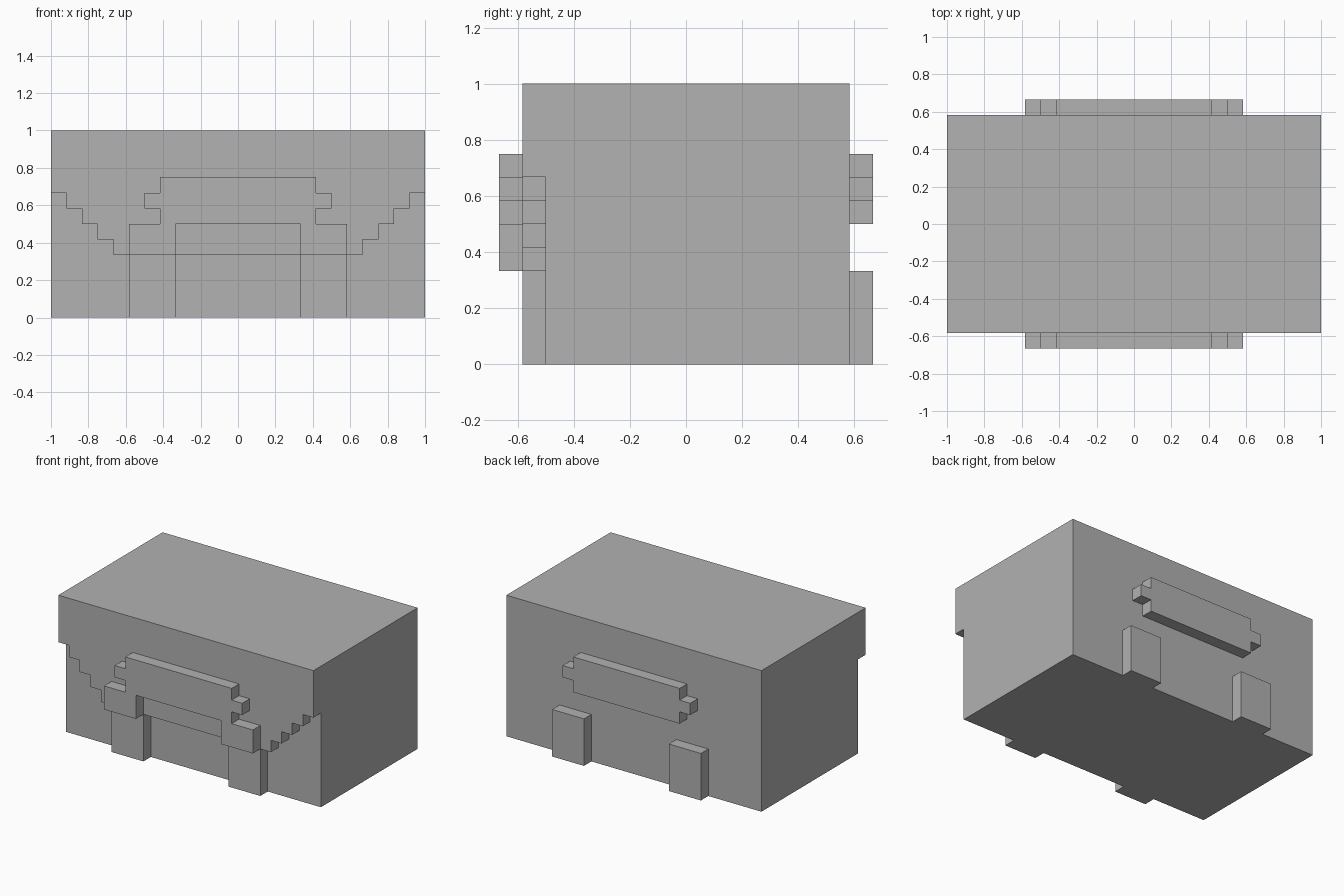
import bpy
import bmesh

U = 1 / 12  # everything sits on a grid of twelfths

old = bpy.data.objects.get("Cube")
if old:
    bpy.data.objects.remove(old, do_unlink=True)

grey = bpy.data.materials.new("plain grey")
grey.use_nodes = True
colour = (0.445, 0.445, 0.445, 1)
grey.diffuse_color = colour
grey.node_tree.nodes["Principled BSDF"].inputs["Base Color"].default_value = colour


def slab(name, outline, y0, y1):
    """Extrude an x-z outline (in grid units) from y0 to y1."""
    bm = bmesh.new()
    face = bm.faces.new([bm.verts.new((x * U, y0 * U, z * U)) for x, z in outline])
    ext = bmesh.ops.extrude_face_region(bm, geom=[face])
    verts = [g for g in ext["geom"] if isinstance(g, bmesh.types.BMVert)]
    bmesh.ops.translate(bm, verts=verts, vec=(0, (y1 - y0) * U, 0))
    bmesh.ops.recalc_face_normals(bm, faces=bm.faces)
    mesh = bpy.data.meshes.new(name)
    bm.to_mesh(mesh)
    bm.free()
    mesh.materials.append(grey)
    obj = bpy.data.objects.new(name, mesh)
    bpy.context.collection.objects.link(obj)
    return obj


def rect(x0, x1, z0, z1):
    return [(x0, z0), (x1, z0), (x1, z1), (x0, z1)]


def mirrored(right_half):
    """Close an outline from its +x half, listed bottom to top."""
    return right_half + [(-x, z) for x, z in reversed(right_half)]


# Main block
slab("body", rect(-12, 12, 0, 12), -6, 7)

# Front overhang with a stair-stepped lower edge
steps = []
for i in range(5):
    steps += [(8 + i, 4 + i)]
    if i < 4:
        steps += [(8 + i, 5 + i)]
slab("stepped_front", mirrored(steps + [(12, 12)]), -7, -6)

# Heads with side ears, front and back
head = mirrored([(5, 6), (5, 7), (6, 7), (6, 8), (5, 8), (5, 9)])
slab("front_head", head, -8, -7)
slab("back_head", head, 7, 8)

# Legs and raised front shoulders
for side, s in (("left", 1), ("right", -1)):
    inner, outer = sorted((4 * s, 7 * s))
    slab("front_leg_" + side, rect(inner, outer, 0, 4), -7, -6)
    slab("front_shoulder_" + side, rect(inner, outer, 4, 6), -8, -7)
    slab("back_leg_" + side, rect(inner, outer, 0, 4), 7, 8)
